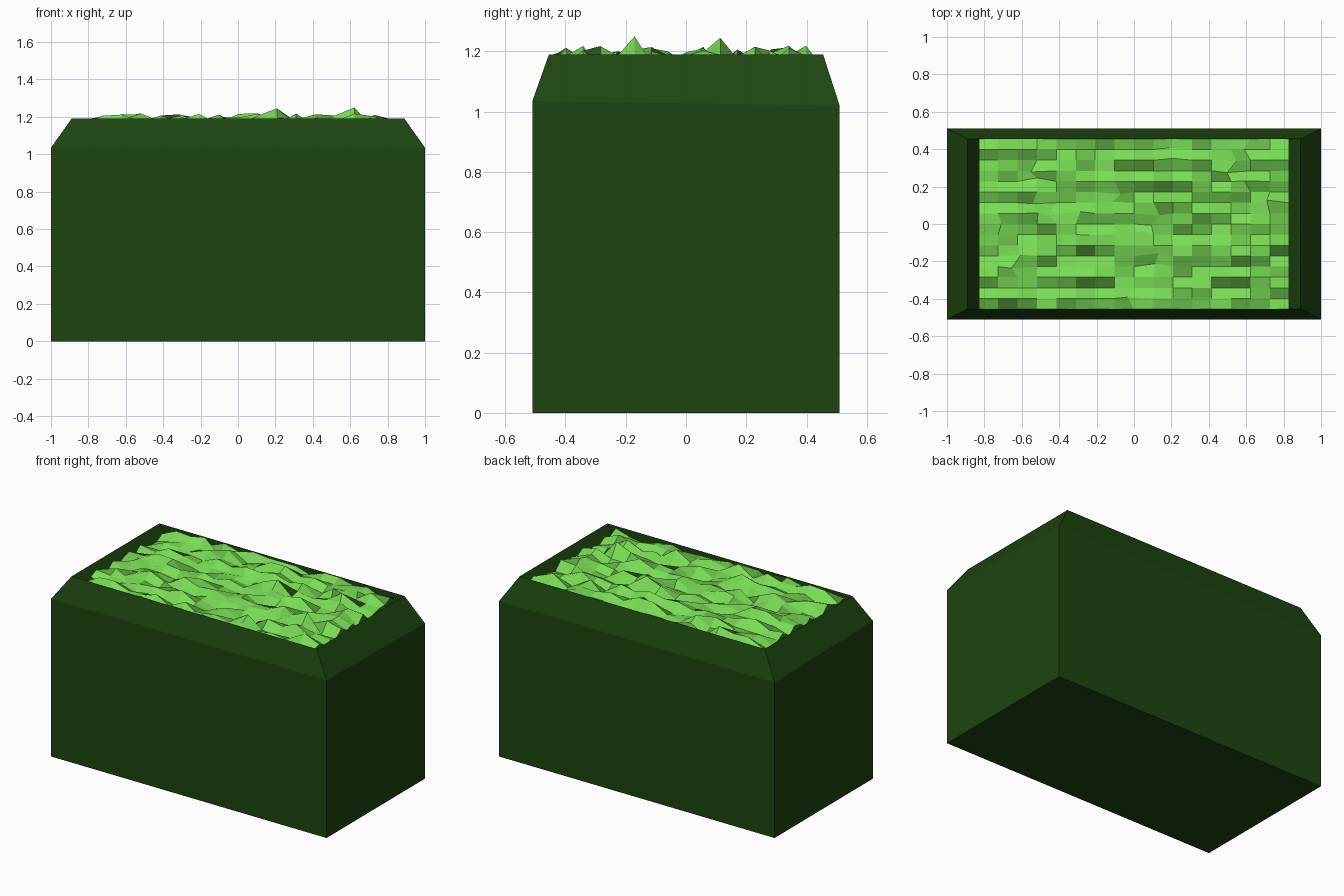
import bpy, bmesh, random

if "Cube" in bpy.data.objects:
    bpy.data.objects.remove(bpy.data.objects["Cube"])

random.seed(7)


def material(name, col):
    m = bpy.data.materials.new(name)
    m.diffuse_color = (*col, 1)
    m.use_nodes = True
    m.node_tree.nodes["Principled BSDF"].inputs["Base Color"].default_value = m.diffuse_color
    return m


def make_object(name, bm, mat):
    bmesh.ops.recalc_face_normals(bm, faces=bm.faces)
    me = bpy.data.meshes.new(name)
    bm.to_mesh(me)
    bm.free()
    me.materials.append(mat)
    ob = bpy.data.objects.new(name, me)
    bpy.context.collection.objects.link(ob)
    return ob


dark = material("dark_green", (0.012, 0.06, 0.005))
light = material("leaf_green", (0.19, 0.72, 0.09))

# Hedge body: stacked rectangular rings (half x, half y, z front, z back)
rings = [(1.0, 0.51, 0.0, 0.0),
         (1.0, 0.51, 1.035, 1.02),
         (0.89, 0.455, 1.19, 1.19),
         (0.86, 0.455, 1.14, 1.14),
         (0.83, 0.45, 1.09, 1.09)]
bm = bmesh.new()
loops = []
for hx, hy, zf, zb in rings:
    loops.append([bm.verts.new(p) for p in
                  ((-hx, -hy, zf), (hx, -hy, zf), (hx, hy, zb), (-hx, hy, zb))])
for a, b in zip(loops, loops[1:]):
    for i in range(4):
        j = (i + 1) % 4
        bm.faces.new((a[i], a[j], b[j], b[i]))
bm.faces.new(loops[0][::-1])
bm.faces.new(loops[-1])
make_object("hedge_body", bm, dark)

# Leafy top: 16 x 16 grid with random heights
N, HX, HY = 16, 0.83, 0.455
bm = bmesh.new()
grid = []
for i in range(N + 1):
    row = []
    for j in range(N + 1):
        x = -HX + 2 * HX * i / N
        y = -HY + 2 * HY * j / N
        edge = i in (0, N) or j in (0, N)
        z = random.choice((1.13, 1.145, 1.16, 1.16, 1.175, 1.185))
        if not edge:
            if random.random() < 0.13:
                z = random.uniform(1.195, 1.22)
            if random.random() < 0.12:
                x += random.uniform(-0.04, 0.04)
                y += random.uniform(-0.02, 0.02)
        row.append(bm.verts.new((x, y, z)))
    grid.append(row)
# two taller tufts
grid[14][5].co.z = 1.25
grid[10][10].co.z = 1.245
for i in range(N):
    for j in range(N):
        bm.faces.new((grid[i][j], grid[i + 1][j], grid[i + 1][j + 1], grid[i][j + 1]))
make_object("leafy_top", bm, light)
